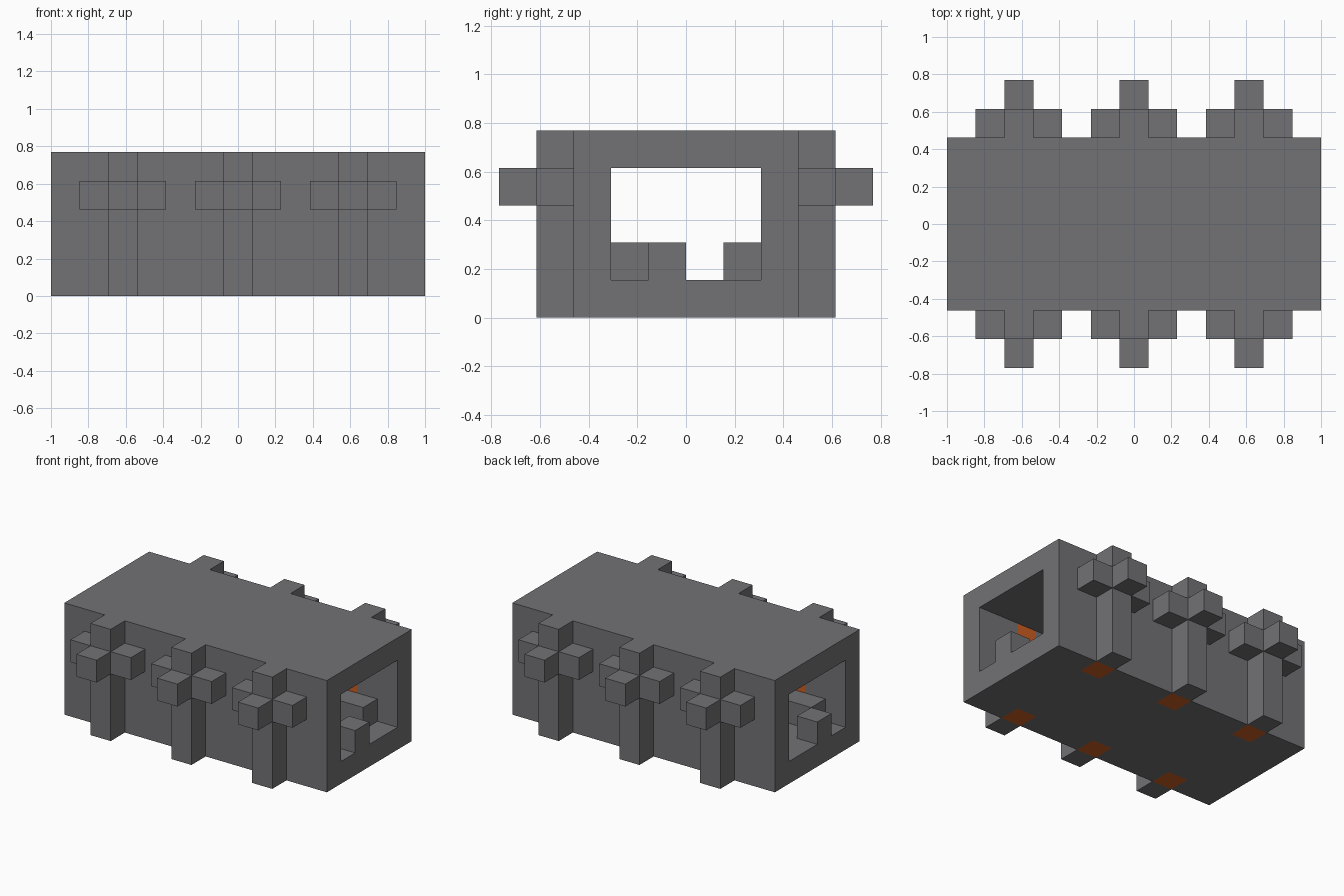
import bpy
import bmesh
from mathutils import Matrix, Vector

U = 2 / 13                      # one block
RIB_X = (-4, 0, 4)              # rib centres, in blocks

if "Cube" in bpy.data.objects:
    bpy.data.objects.remove(bpy.data.objects["Cube"], do_unlink=True)


def material(name, rgb):
    mat = bpy.data.materials.new(name)
    mat.use_nodes = True
    mat.diffuse_color = (*rgb, 1)
    mat.node_tree.nodes["Principled BSDF"].inputs["Base Color"].default_value = (*rgb, 1)
    return mat


GREY = material("stone_grey", (0.17, 0.165, 0.175))
ORANGE = material("rust_orange", (0.6, 0.11, 0.016))


def add_box(bm, low, high):
    low, high = Vector(low), Vector(high)
    matrix = Matrix.Translation((low + high) / 2) @ Matrix.Diagonal((*(high - low), 1))
    bmesh.ops.create_cube(bm, size=1, matrix=matrix)


def finish(name, bm, mats):
    bmesh.ops.scale(bm, vec=(U, U, U), verts=bm.verts)
    mesh = bpy.data.meshes.new(name)
    bm.to_mesh(mesh)
    bm.free()
    for mat in mats:
        mesh.materials.append(mat)
    obj = bpy.data.objects.new(name, mesh)
    bpy.context.collection.objects.link(obj)
    return obj


# Hollow shell: a rectangular frame swept along x
bm = bmesh.new()


def ring(half_width, bottom, top):
    corners = ((-half_width, bottom), (half_width, bottom), (half_width, top), (-half_width, top))
    return [bm.verts.new((-6.5, y, z)) for y, z in corners]


outer, inner = ring(3, 0, 5), ring(2, 1, 4)
frame = [bm.faces.new((outer[i], outer[i - 1], inner[i - 1], inner[i])) for i in range(4)]
swept = bmesh.ops.extrude_face_region(bm, geom=frame, use_keep_orig=True)["geom"]
bmesh.ops.translate(bm, vec=(13, 0, 0), verts=[v for v in swept if isinstance(v, bmesh.types.BMVert)])
bmesh.ops.recalc_face_normals(bm, faces=bm.faces)


def cut(point, normal):
    bmesh.ops.bisect_plane(bm, geom=bm.verts[:] + bm.edges[:] + bm.faces[:],
                           plane_co=point, plane_no=normal)


for x in RIB_X:
    cut((x - 0.5, 0, 0), (1, 0, 0))
    cut((x + 0.5, 0, 0), (1, 0, 0))
for y in (-2, 2):
    cut((0, y, 0), (0, 1, 0))

# Orange pads under the walls and orange panels on the inner walls, at each rib
bm.normal_update()
for face in bm.faces:
    c = face.calc_center_median()
    at_rib = any(abs(c.x - x) < 0.4 for x in RIB_X)
    pad = c.z < 0.01 and abs(c.y) > 2.1
    panel = abs(abs(c.y) - 2) < 0.01 and abs(face.normal.y) > 0.9
    face.material_index = int(at_rib and (pad or panel))
finish("hull_shell", bm, (GREY, ORANGE))

# Ribs with a cross of blocks, mirrored to the other side
for name, x in zip(("right", "middle", "left"), RIB_X):
    bm = bmesh.new()
    add_box(bm, (x - 0.5, -4, 0), (x + 0.5, -3, 5))
    add_box(bm, (x - 0.5, -5, 3), (x + 0.5, -4, 4))
    for side in (-1, 1):
        add_box(bm, (x + side - 0.5, -4, 3), (x + side + 0.5, -3, 4))
    rib = finish(name + "_ribs", bm, (GREY,))
    mirror = rib.modifiers.new("mirror", "MIRROR")
    mirror.use_axis = (False, True, False)
    mirror.use_clip = False

# Long benches along the inner walls
for name, y in (("front_bench", -2), ("back_bench", 1)):
    bm = bmesh.new()
    add_box(bm, (-5.5, y, 1), (5.5, y + 1, 2))
    finish(name, bm, (GREY,))

# Single seat at each open end
for name, x in (("right_end_seat", -6.5), ("left_end_seat", 5.5)):
    bm = bmesh.new()
    add_box(bm, (x, -1, 1), (x + 1, 0, 2))
    finish(name, bm, (GREY,))
